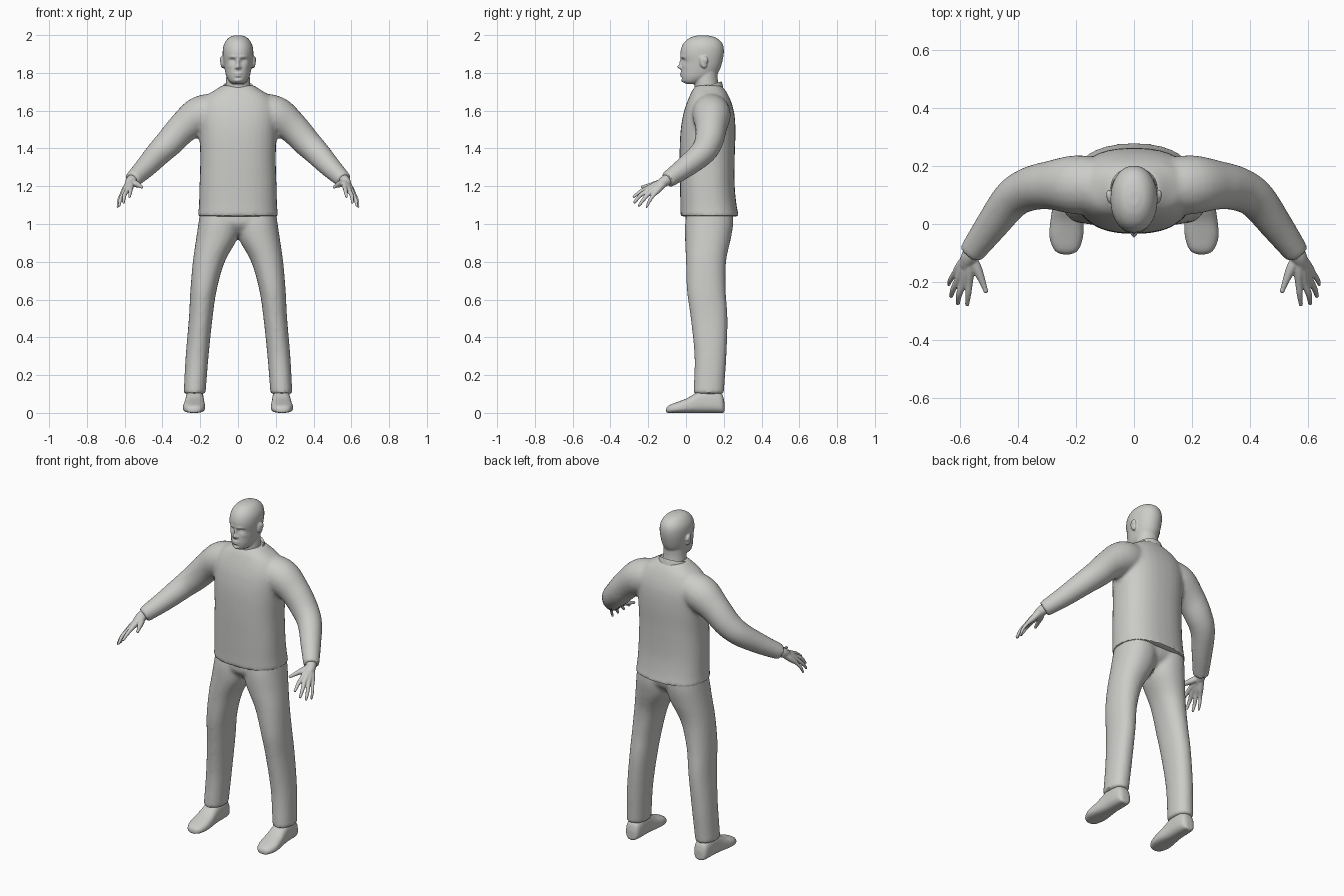
import bpy, bmesh, math
from mathutils import Vector, Matrix

if "Cube" in bpy.data.objects:
    bpy.data.objects.remove(bpy.data.objects["Cube"])

grey = bpy.data.materials.new("light_grey")
grey.diffuse_color = (0.6, 0.6, 0.58, 1)
grey.use_nodes = True
grey.node_tree.nodes["Principled BSDF"].inputs["Base Color"].default_value = grey.diffuse_color


def spline(stations, n=5):
    """Catmull-Rom interpolation of equal-length tuples."""
    pts = [Vector(s) for s in stations]
    pts = [2 * pts[0] - pts[1]] + pts + [2 * pts[-1] - pts[-2]]
    out = []
    for i in range(1, len(pts) - 2):
        a, b, c, d = pts[i - 1:i + 3]
        for k in range(n):
            t = k / n
            out.append(0.5 * (2 * b + (c - a) * t + (2 * a - 5 * b + 4 * c - d) * t * t
                              + (3 * b - a - 3 * c + d) * t ** 3))
    return out + [pts[-2]]


def unit_ring(power=2.0, n=32):
    """Superellipse outline."""
    out = []
    for i in range(n):
        c, s = math.cos(2 * math.pi * i / n), math.sin(2 * math.pi * i / n)
        out.append((math.copysign(abs(c) ** (2 / power), c), math.copysign(abs(s) ** (2 / power), s)))
    return out


def skin(bm, rings):
    """Closed surface through a list of rings."""
    loops = [[bm.verts.new(p) for p in r] for r in rings]
    n = len(loops[0])
    for a, b in zip(loops, loops[1:]):
        for i in range(n):
            bm.faces.new((a[i], a[(i + 1) % n], b[(i + 1) % n], b[i]))
    bm.faces.new(loops[0][::-1])
    bm.faces.new(loops[-1])


def stack(bm, stations, power=2.0, side=1):
    """Horizontal sections given as (z, x0, x1, y0, y1)."""
    rings = []
    for z, x0, x1, y0, y1 in spline(stations):
        cx, cy, rx, ry = (x0 + x1) / 2, (y0 + y1) / 2, abs(x1 - x0) / 2, abs(y1 - y0) / 2
        rings.append([(side * (cx + rx * u), cy + ry * v, z) for u, v in unit_ring(power)])
    skin(bm, rings)


def tube(bm, stations, side=1, n=5):
    """Round tube through (x, y, z, radius)."""
    st = spline(stations, n)
    rings = []
    for i, p in enumerate(st):
        d = (st[min(i + 1, len(st) - 1)] - st[max(i - 1, 0)]).xyz.normalized()
        u = d.cross(Vector((0, 1, 0.3))).normalized()
        v = d.cross(u)
        rings.append([(side * q.x, q.y, q.z) for q in
                      (p.xyz + p.w * (u * a + v * b) for a, b in unit_ring(2, 20))])
    skin(bm, rings)


def ball(bm, centre, size, tilt=0):
    m = Matrix.Translation(centre) @ Matrix.Rotation(tilt, 4, 'X') @ Matrix.Diagonal((*size, 1))
    bmesh.ops.create_uvsphere(bm, u_segments=20, v_segments=12, radius=1, matrix=m)


def finish(name, bm, voxel=0, smooth=0, angle=40):
    """Make an object, optionally fusing its overlapping shells into one skin."""
    bmesh.ops.recalc_face_normals(bm, faces=bm.faces[:])
    me = bpy.data.meshes.new(name)
    bm.to_mesh(me)
    bm.free()
    ob = bpy.data.objects.new(name, me)
    bpy.context.collection.objects.link(ob)
    if voxel:
        r = ob.modifiers.new("fuse", 'REMESH')
        r.mode, r.voxel_size = 'VOXEL', voxel
        if smooth:
            s = ob.modifiers.new("relax", 'SMOOTH')
            s.factor, s.iterations = 0.5, smooth
        dg = bpy.context.evaluated_depsgraph_get()
        ob.data = bpy.data.meshes.new_from_object(ob.evaluated_get(dg))
        ob.modifiers.clear()
    ob.data.materials.clear()
    ob.data.materials.append(grey)
    bpy.ops.object.select_all(action='DESELECT')
    ob.select_set(True)
    bpy.context.view_layer.objects.active = ob
    bpy.ops.object.shade_smooth_by_angle(angle=math.radians(angle))
    return ob


# Shirt: torso and both sleeves
bm = bmesh.new()
torso = [(1.04, .212, -.03, .28), (1.1, .207, -.03, .268), (1.2, .204, -.032, .258), (1.35, .2, -.034, .258),
         (1.48, .205, -.03, .262), (1.57, .21, -.017, .258), (1.63, .2, .0, .245), (1.68, .165, .02, .225),
         (1.71, .12, .035, .207), (1.735, .083, .055, .185)]
stack(bm, [(z, -r, r, a, b) for z, r, a, b in torso], 2.4)
sleeve = [(.1, .13, 1.6, .095), (.2, .135, 1.575, .102), (.29, .133, 1.51, .084), (.36, .12, 1.435, .076),
          (.42, .085, 1.375, .068), (.49, -.005, 1.3, .057), (.56, -.1, 1.232, .044)]
for s in (1, -1):
    tube(bm, sleeve, s)
finish("shirt", bm, .011, 5)

# Collar band, lower at the front
bm = bmesh.new()
outer = [(.083 * math.cos(a), .112 + .078 * math.sin(a), 1.715 + .024 * math.sin(a))
         for a in (2 * math.pi * i / 48 for i in range(48))]
rows = []
for scale, dz in ((1.09, -.016), (1.04, .002), (.97, .016), (.9, .012), (.88, -.012)):
    rows.append([bm.verts.new((x * scale, .112 + (y - .112) * scale, z + dz)) for x, y, z in outer])
for a, b in zip(rows, rows[1:]):
    for i in range(48):
        j = (i + 1) % 48
        bm.faces.new((a[i], a[j], b[j], b[i]))
finish("collar", bm, angle=60)

# Trousers: pelvis and both legs
bm = bmesh.new()
stack(bm, [(.95, -.1, .1, .04, .18), (1.0, -.19, .19, .0, .235), (1.07, -.2, .2, .0, .25)], 2.3)
leg = [(.1, .172, .288, .04, .2), (.3, .156, .277, .045, .214), (.5, .135, .26, .025, .22),
       (.65, .113, .252, .005, .21), (.8, .07, .239, .0, .212), (.92, .005, .222, -.005, .237),
       (1.0, -.01, .21, -.005, .25), (1.07, -.01, .2, .005, .25)]
for s in (1, -1):
    stack(bm, leg, 2.2, s)
finish("trousers", bm, .011, 4)

# Shoes: cross-sections from heel to toe as (y, centre x, half width, height)
shoe = [(.203, .228, .022, .06), (.19, .228, .042, .1), (.15, .228, .05, .125), (.09, .229, .052, .125),
        (.05, .23, .055, .105), (.01, .231, .06, .08), (-.04, .233, .062, .06), (-.08, .233, .05, .045),
        (-.098, .233, .034, .034), (-.105, .233, .012, .022)]
for s, side in ((1, "left"), (-1, "right")):
    bm = bmesh.new()
    rings = []
    for y, cx, w, h in spline(shoe):
        # sections taper toward the top
        rings.append([(s * (cx + w * u * (1 - .12 * (v + 1) / 2)), y, .004 + h * (v + 1) / 2)
                      for u, v in unit_ring(2.7)])
    skin(bm, rings)
    for v in bm.verts:
        v.co.z = max(v.co.z - .004, 0)
    finish(side + "_shoe", bm, .006, 3)

# Hands: palm strands running to each knuckle, then fingers and thumb
fingers = [((.567, -.203, 1.19), (.570, -.24, 1.172), (.574, -.276, 1.145), .0105),
           ((.588, -.205, 1.177), (.602, -.243, 1.15), (.606, -.272, 1.115), .0108),
           ((.606, -.193, 1.164), (.622, -.225, 1.13), (.629, -.248, 1.098), .0103),
           ((.618, -.172, 1.153), (.632, -.193, 1.122), (.637, -.208, 1.09), .0088)]
for s, side in ((1, "left"), (-1, "right")):
    bm = bmesh.new()
    tube(bm, [(.535, -.066, 1.255, .028), (.565, -.11, 1.228, .029), (.58, -.145, 1.205, .021)], s)
    for knuckle, mid, tip, r in fingers:
        k = Vector(knuckle)
        base = Vector((.566, -.108, 1.228)).lerp(k, .12)
        tube(bm, [(*base, .02), (*base.lerp(k, .55), .0175), (*k, r * 1.2), (*mid, r), (*tip, r * .7)], s)
        ball(bm, (s * tip[0], tip[1], tip[2]), (r * .75,) * 3)
    tube(bm, [(.562, -.115, 1.222, .02), (.54, -.155, 1.212, .0175), (.523, -.195, 1.204, .012),
              (.51, -.23, 1.196, .008)], s)
    ball(bm, (s * .51, -.23, 1.196), (.009,) * 3)
    finish(side + "_hand", bm, .004, 3)

# Head: skull, neck and ears
bm = bmesh.new()
skull = [(1.742, .03, .0, .06), (1.755, .046, -.018, .1), (1.78, .061, -.025, .15), (1.81, .069, -.025, .175),
         (1.85, .076, -.022, .19), (1.9, .081, -.03, .2), (1.94, .078, -.022, .198), (1.97, .064, -.002, .182),
         (1.99, .043, .03, .15), (1.999, .016, .065, .11)]
stack(bm, [(z, -r, r, a, b) for z, r, a, b in skull], 2.1)
neck = [(1.66, .075, .05, .19), (1.72, .067, .045, .175), (1.77, .063, .045, .168), (1.83, .06, .06, .17)]
stack(bm, [(z, -r, r, a, b) for z, r, a, b in neck])
for s in (1, -1):
    ball(bm, (s * .082, .092, 1.857), (.011, .02, .034), .2)
    ball(bm, (s * .087, .1, 1.868), (.009, .018, .02), .2)
head = finish("head", bm, .0045, 4)
# Face relief: (x, z, spread x, spread z, forward amount)
relief = [(.0, 1.832, .011, .012, .022), (.0, 1.855, .008, .018, .012), (.012, 1.827, .007, .006, .007),
          (.03, 1.865, .014, .010, -.014), (.031, 1.863, .009, .005, .007), (.027, 1.885, .02, .007, .005),
          (.0, 1.796, .017, .0045, .009), (.0, 1.785, .014, .0045, .009), (.0, 1.7905, .02, .002, -.004),
          (.0, 1.758, .017, .01, .006), (.0, 1.772, .016, .005, -.004), (.044, 1.835, .014, .012, .003)]
for v in head.data.vertices:
    if v.co.y < .05 and v.co.z > 1.735:
        push = sum(d * math.exp(-((abs(v.co.x) - x) / sx) ** 2 - ((v.co.z - z) / sz) ** 2)
                   for x, z, sx, sz, d in relief)
        v.co.y -= push
head.data.update()
